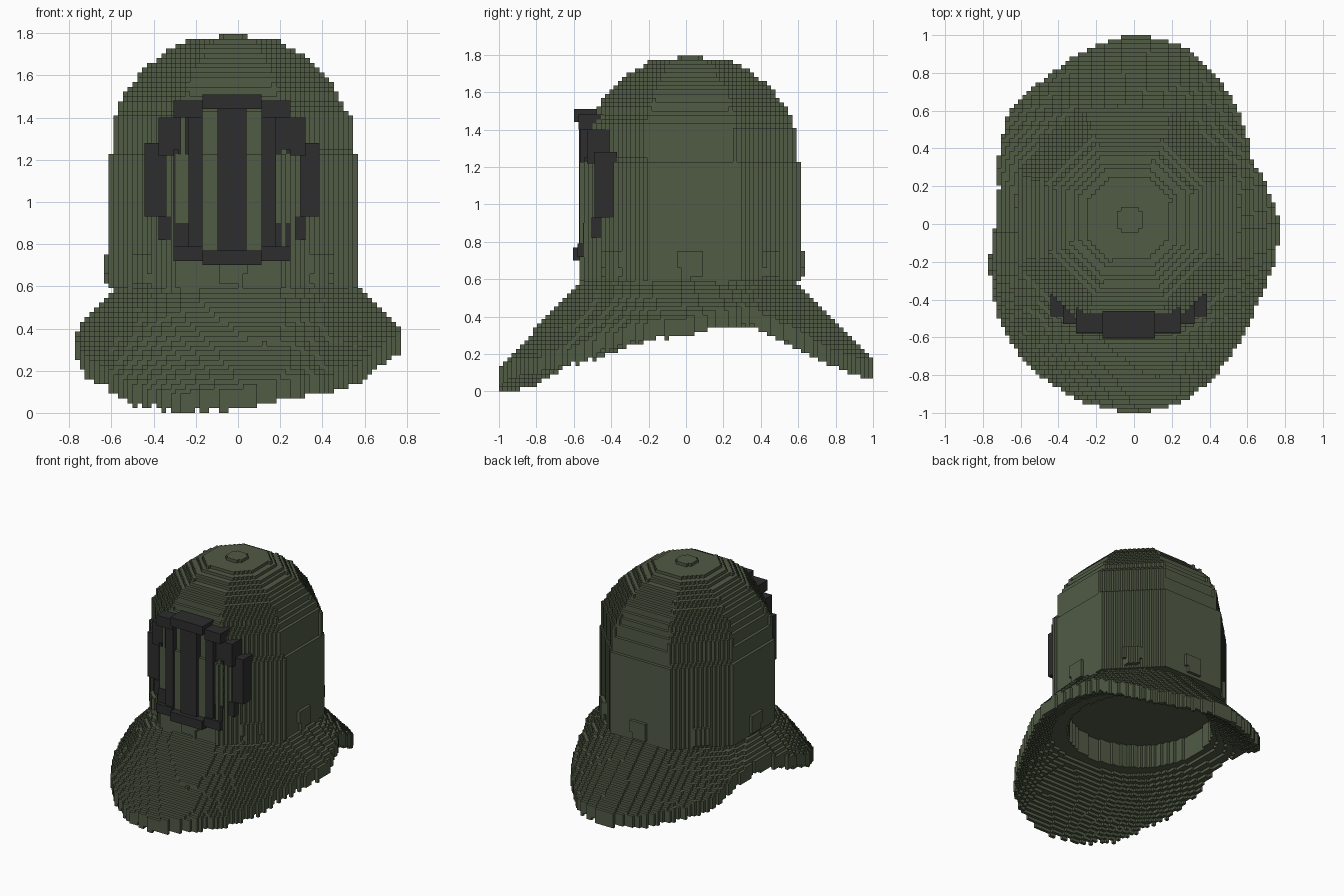
import bpy, bmesh
from math import atan2, pi, hypot, cos, sin, floor
from mathutils import Matrix

cube = bpy.data.objects.get("Cube")
if cube:
    bpy.data.objects.remove(cube)

V = 2 / 88                     # block size
NX, NY, NZ = 68, 88, 79        # blocks along each axis
CX, CY = -0.028, 0.028         # dome axis


def material(name, color):
    m = bpy.data.materials.new(name)
    m.use_nodes = True
    m.diffuse_color = color
    m.node_tree.nodes["Principled BSDF"].inputs["Base Color"].default_value = color
    return m


green = material("dull green", (0.082, 0.103, 0.060, 1))
dark = material("charcoal", (0.026, 0.026, 0.027, 1))


def make_object(name, bm, mat):
    mesh = bpy.data.meshes.new(name)
    bm.to_mesh(mesh)
    bm.free()
    mesh.materials.append(mat)
    bpy.context.collection.objects.link(bpy.data.objects.new(name, mesh))


def blocks(name, inside, mat, z_low, z_high):
    """Fill every grid block whose centre is inside; keep only the outer faces."""
    cells = set()
    for k in range(NZ):
        z = (k + 0.5) * V
        if not z_low <= z <= z_high:
            continue
        for i in range(NX):
            for j in range(NY):
                if inside((i + 0.5 - NX / 2) * V, (j + 0.5 - NY / 2) * V, z):
                    cells.add((i, j, k))
    bm = bmesh.new()
    verts = {}

    def corner(p):
        if p not in verts:
            verts[p] = bm.verts.new(((p[0] - NX / 2) * V, (p[1] - NY / 2) * V, p[2] * V))
        return verts[p]

    for c in cells:
        for axis in range(3):
            for side in (0, 1):
                near = list(c)
                near[axis] += 2 * side - 1
                if tuple(near) in cells:
                    continue
                u, w = (axis + 1) % 3, (axis + 2) % 3
                loop = []
                for du, dw in ((0, 0), (1, 0), (1, 1), (0, 1)):
                    p = list(c)
                    p[axis] += side
                    p[u] += du
                    p[w] += dw
                    loop.append(corner(tuple(p)))
                bm.faces.new(loop if side else loop[::-1])
    make_object(name, bm, mat)


def facet(x, y):
    """Distance out from, and along, the nearest of the eight dome sides."""
    a = atan2(y - CY, x - CX)
    side = round(a / (pi / 4))
    a -= side * pi / 4
    r = hypot(x - CX, y - CY)
    # the diagonal sides stand slightly farther out
    return r * cos(a) * (0.973 if side % 2 else 1), r * sin(a)


def curve(points, t):
    for (a, p), (b, q) in zip(points, points[1:]):
        if a <= t <= b:
            return p + (q - p) * (t - a) / (b - a)
    return 0


def ring(values, angle):
    """Interpolate evenly spaced percent values around a full turn."""
    f = angle / (2 * pi) % 1 * len(values)
    i = floor(f) % len(values)
    a, b = values[i], values[(i + 1) % len(values)]
    return (a + (b - a) * (f - floor(f))) / 100


# Eight-sided dome with a top knob and small plates low on each side
DOME = [(0.6, 0.575), (1.22, 0.575), (1.24, 0.555), (1.4, 0.55), (1.5, 0.5),
        (1.6, 0.44), (1.7, 0.325), (1.773, 0.2), (1.774, 0.07), (1.8, 0.07)]


def in_dome(x, y, z):
    out, along = facet(x, y)
    plate = 0.61 < z < 0.75 and abs(along) < (0.07 if z > 0.66 else 0.055)
    return out < curve(DOME, z) + (V if plate else 0)


blocks("dome", in_dome, green, 0.6, 1.8)

# Flared neck skirt: outline radius and rim height, counterclockwise from the left side
OUTLINE = [77, 73, 71, 80, 89, 98, 100, 96, 90, 90, 82, 74,
           73, 79, 85, 91, 95, 98, 100, 98, 90, 82, 77, 77]
RIM = [29, 34, 35, 24, 13, 7, 7, 8, 14, 20, 32, 36,
       33, 27, 18, 12, 2, -1, 1, 6, 9, 14, 22, 27]


def in_skirt(x, y, z):
    if hypot(x - CX, y - CY) < 0.52:
        return False
    r, a = hypot(x, y), atan2(y, x)
    edge = ring(OUTLINE, a)
    if r > edge:
        return False
    rim = ring(RIM, a)
    t = max(0, (r - 0.55) / (edge - 0.55))
    # the front corners bulge outwards
    bulge = t ** (1 + (0.45 * sin(2 * a) ** 2 if y < 0 else 0))
    return 0.42 + (rim - 0.42) * bulge <= z <= 0.61 + (rim + 0.1 - 0.61) * bulge


blocks("neck_skirt", in_skirt, green, 0, 0.61)

# Face grille: mirrored boxes as distance from the middle, height and depth ranges
GRILLE = [
    (0, 0.14, 1.44, 1.51, -0.6, -0.46),          # stepped oval frame, top
    (0.14, 0.278, 1.4, 1.48, -0.575, -0.44),
    (0.207, 0.349, 1.22, 1.4, -0.53, -0.4),
    (0.306, 0.415, 0.93, 1.28, -0.49, -0.37),    # frame sides
    (0.278, 0.349, 0.82, 0.93, -0.505, -0.43),   # frame, bottom
    (0.207, 0.278, 0.775, 0.9, -0.55, -0.47),
    (0.14, 0.278, 0.72, 0.79, -0.58, -0.5),
    (0, 0.14, 0.7, 0.77, -0.605, -0.54),
    (0, 0.069, 0.75, 1.46, -0.572, -0.46),       # upright bars
    (0.14, 0.207, 0.77, 1.43, -0.565, -0.46),
    (0.255, 0.278, 0.88, 1.25, -0.545, -0.45),
]
bm = bmesh.new()
for x0, x1, z0, z1, y0, y1 in GRILLE:
    spans = [(-x1, x1)] if x0 == 0 else [(x0, x1), (-x1, -x0)]
    for a, b in spans:
        centre = Matrix.Translation((CX + (a + b) / 2, (y0 + y1) / 2, (z0 + z1) / 2))
        bmesh.ops.create_cube(bm, size=1, matrix=centre @ Matrix.Diagonal(
            (b - a, y1 - y0, z1 - z0, 1)))
make_object("face_grille", bm, dark)
